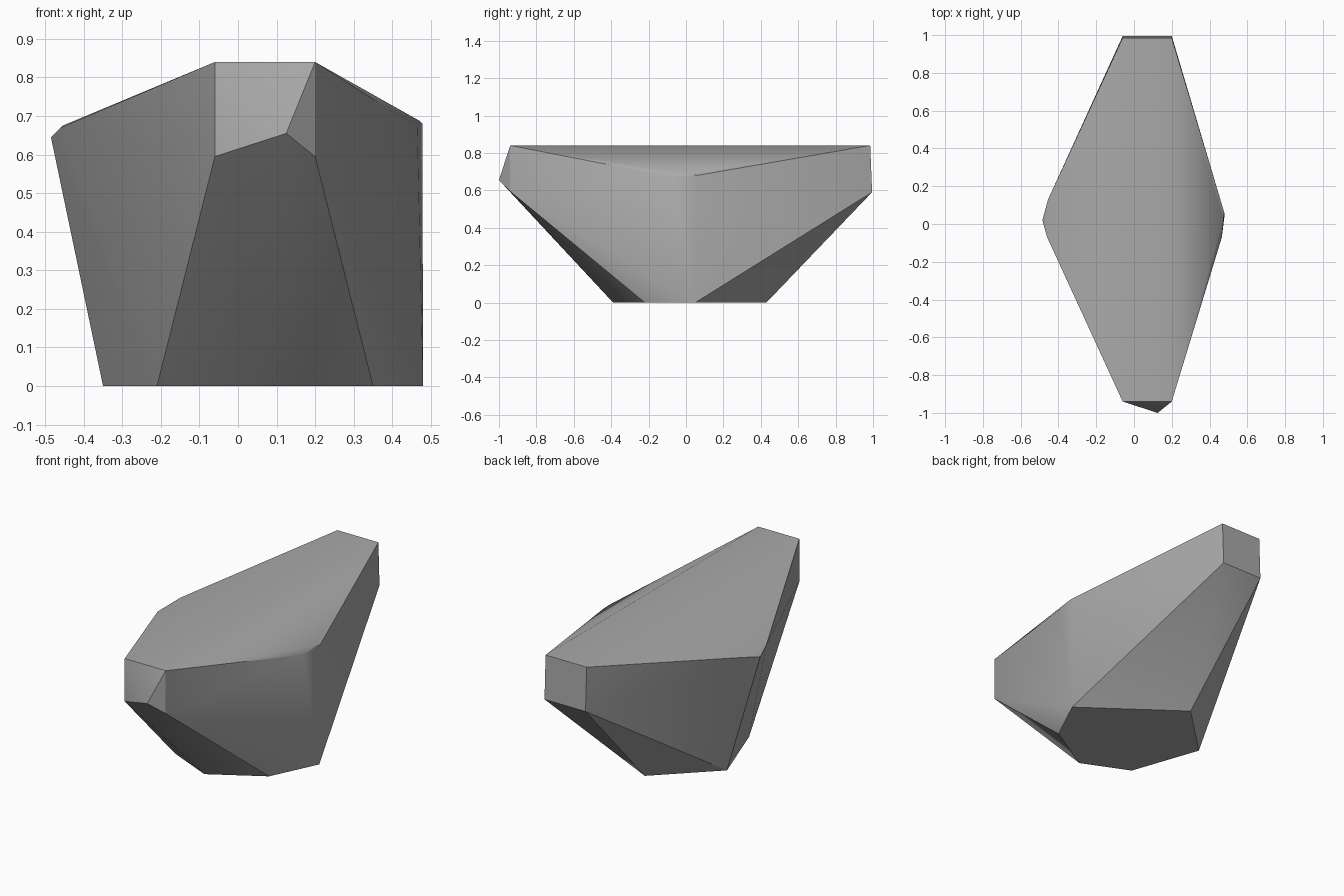
import bpy
import bmesh
import math

default_cube = bpy.data.objects.get("Cube")
if default_cube:
    bpy.data.objects.remove(default_cube, do_unlink=True)


def make_material(name, grey):
    material = bpy.data.materials.new(name)
    material.use_nodes = True
    colour = (grey, grey, grey, 1.0)
    material.diffuse_color = colour
    material.node_tree.nodes["Principled BSDF"].inputs["Base Color"].default_value = colour
    return material


def make_hull(name, corners, material):
    """Wrap a faceted convex stone around its corner points."""
    bm = bmesh.new()
    for corner in corners:
        bm.verts.new(corner)
    hull = bmesh.ops.convex_hull(bm, input=bm.verts)
    unused = [g for g in hull["geom_interior"] if isinstance(g, bmesh.types.BMVert)]
    bmesh.ops.delete(bm, geom=unused, context="VERTS")
    bmesh.ops.dissolve_limit(bm, angle_limit=math.radians(1), verts=bm.verts, edges=bm.edges)
    bmesh.ops.recalc_face_normals(bm, faces=bm.faces)
    mesh = bpy.data.meshes.new(name)
    bm.to_mesh(mesh)
    bm.free()
    mesh.materials.append(material)
    stone = bpy.data.objects.new(name, mesh)
    bpy.context.collection.objects.link(stone)
    return stone


# Flat footprint on the ground
base = [(x, y, 0) for x, y in (
    (0.48, 0.05), (-0.04, 0.43), (-0.35, 0.13),
    (-0.21, -0.27), (0.06, -0.39), (0.35, -0.22))]

# Blunt front and back ends, plus the chipped front nose
ends = []
for x in (-0.06, 0.2):
    ends += [(x, -0.94, 0.84), (x, -0.94, 0.595)]
    ends += [(x, 0.985, 0.84), (x, 0.995, 0.59)]
nose = [(0.125, -1.0, 0.655)]

# Bevelled side corners
left_side = [(0.478, 0.06, 0.68), (0.465, -0.07, 0.67), (0.47, 0.02, 0.688)]
right_side = [(-0.485, 0.02, 0.645), (-0.455, 0.13, 0.675), (-0.46, -0.07, 0.67)]

stone_grey = make_material("stone grey", 0.4)
rock = make_hull("rock", base + ends + nose + left_side + right_side, stone_grey)

# Soft shading across shallow facets, crisp at the sharp ridges
bpy.ops.object.select_all(action="DESELECT")
rock.select_set(True)
bpy.context.view_layer.objects.active = rock
bpy.ops.object.shade_smooth_by_angle(angle=math.radians(30))
